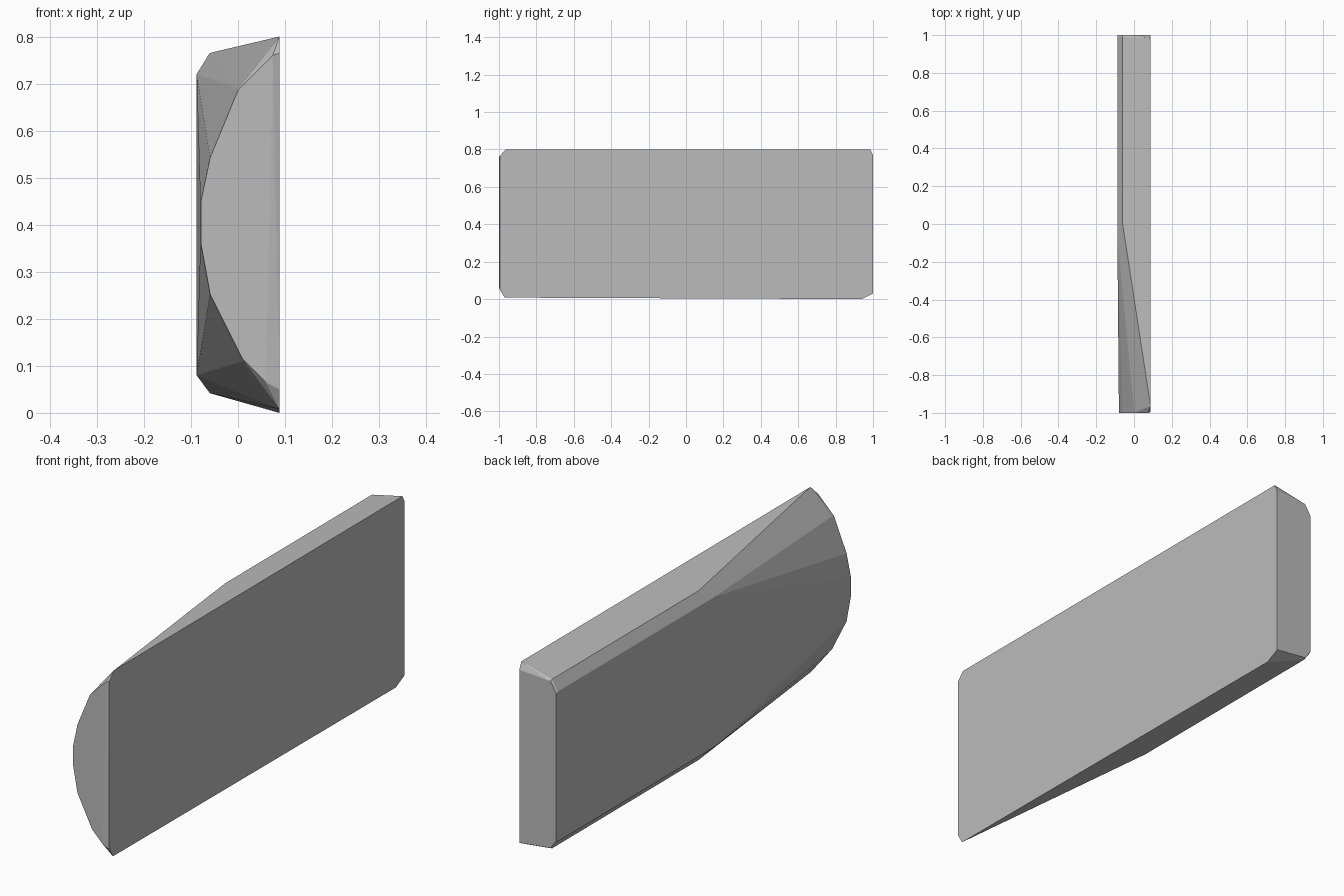
import bpy, bmesh

if "Cube" in bpy.data.objects:
    bpy.data.objects.remove(bpy.data.objects["Cube"], do_unlink=True)

# Plain grey finish
grey = bpy.data.materials.new("plain grey")
grey.use_nodes = True
colour = (0.5, 0.5, 0.5, 1)
grey.diffuse_color = colour
grey.node_tree.nodes["Principled BSDF"].inputs["Base Color"].default_value = colour

FLAT = 0.088   # x of the large flat side
MID = 0.4      # middle height


def section(profile, y, inset=0.0):
    """Place an (x, z) profile at y, optionally shrunk a little."""
    k = 1 - inset
    return [(x * k, y, MID + (z - MID) * k) for x, z in profile]


# Shouldered edge of the back half
upper_shoulder = [(-0.06, 0.765), (-0.088, 0.72)]
lower_shoulder = [(-0.088, 0.08), (-0.06, 0.042)]
shoulders = upper_shoulder + lower_shoulder

# Bowed outline of the front end
bow = [(0.0, 0.69), (-0.06, 0.545), (-0.08, 0.45),
       (-0.08, 0.36), (-0.06, 0.25), (0.01, 0.11)]
front_corners = [(0.075, 0.765), (0.06, 0.06)]

# Outline of the flat side with clipped corners, as (y, z)
flat_side = [(-0.995, 0.765), (-0.965, 0.8), (0.985, 0.8), (1, 0.77),
             (1, 0.03), (0.94, 0.0), (-0.97, 0.008), (-0.995, 0.05)]

points = [(FLAT, y, z) for y, z in flat_side]
points += section(upper_shoulder[:1] + lower_shoulder[1:], 0.0)
points += section(upper_shoulder[1:] + lower_shoulder[:1], -0.07)
points += section(shoulders, 0.99)
points += section(shoulders, 1.0, 0.015)
points += section(bow, -0.985)
points += section(bow + front_corners, -1.0, 0.015)

# Wrap the sections in one faceted convex block
bm = bmesh.new()
for p in points:
    bm.verts.new(p)
hull = bmesh.ops.convex_hull(bm, input=bm.verts)
loose = {g for g in hull["geom_interior"] + hull["geom_unused"]
         if isinstance(g, bmesh.types.BMVert)}
bmesh.ops.delete(bm, geom=list(loose), context="VERTS")
bmesh.ops.dissolve_limit(bm, angle_limit=0.005, verts=bm.verts, edges=bm.edges)
bmesh.ops.recalc_face_normals(bm, faces=bm.faces)

mesh = bpy.data.meshes.new("faceted_panel")
bm.to_mesh(mesh)
bm.free()
mesh.materials.append(grey)
panel = bpy.data.objects.new("faceted_panel", mesh)
bpy.context.collection.objects.link(panel)
